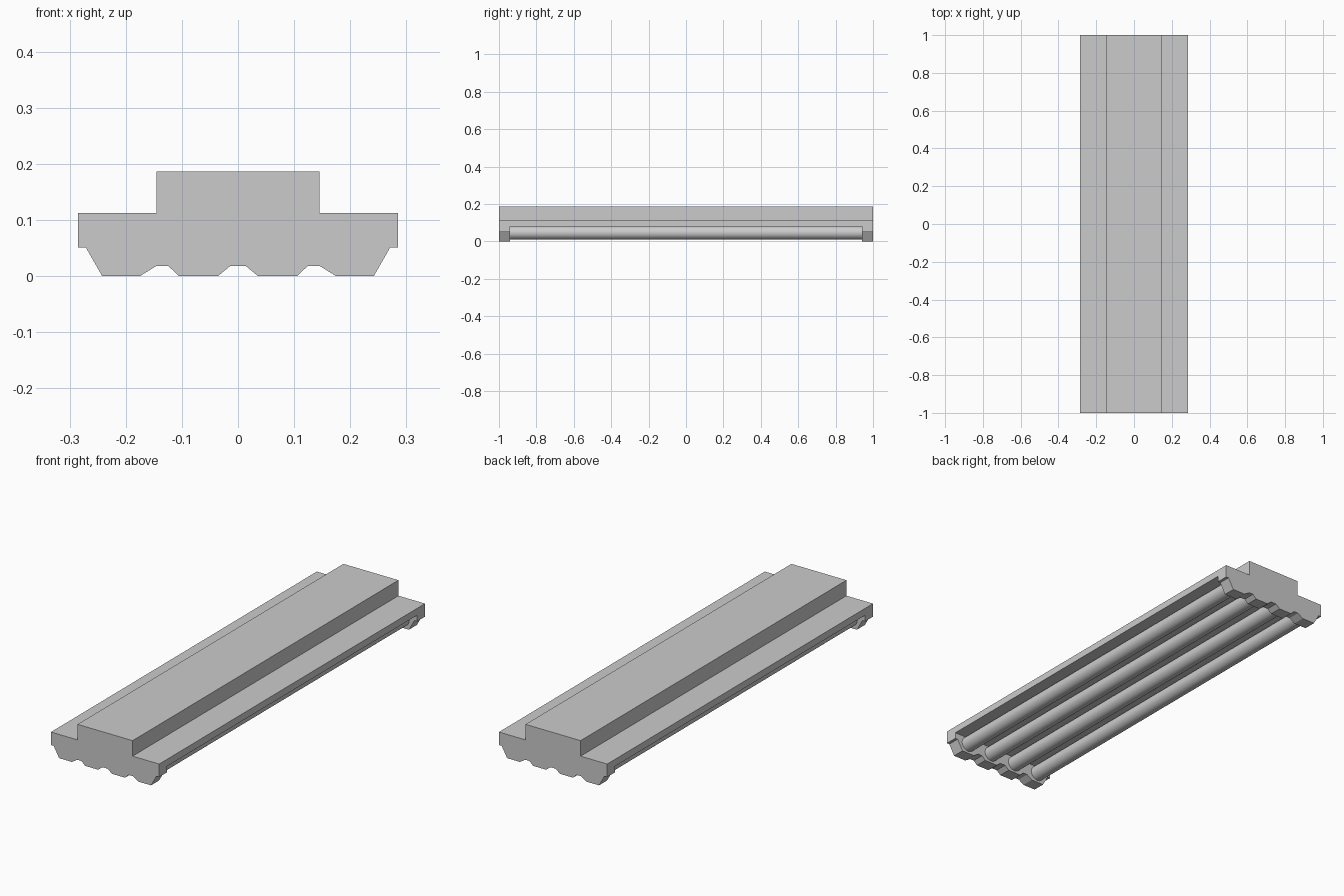
import bpy, bmesh
from math import pi

if "Cube" in bpy.data.objects:
    bpy.data.objects.remove(bpy.data.objects["Cube"])

TUBE_X = (-0.208, -0.07, 0.07, 0.208)


def extrude_profile(name, pts, y0, y1):
    """Solid made from an x-z outline extruded along y."""
    bm = bmesh.new()
    face = bm.faces.new([bm.verts.new((x, y0, z)) for x, z in pts])
    ext = bmesh.ops.extrude_face_region(bm, geom=[face])
    verts = [v for v in ext["geom"] if isinstance(v, bmesh.types.BMVert)]
    bmesh.ops.translate(bm, verts=verts, vec=(0, y1 - y0, 0))
    bmesh.ops.recalc_face_normals(bm, faces=bm.faces)
    mesh = bpy.data.meshes.new(name)
    bm.to_mesh(mesh)
    bm.free()
    obj = bpy.data.objects.new(name, mesh)
    bpy.context.collection.objects.link(obj)
    return obj


def mirrored(half):
    """Full outline from its right half, listed bottom to top."""
    return half + [(-x, z) for x, z in reversed(half) if x > 0]


# Housing: wide tray with a raised ballast box on top
extrude_profile("housing", mirrored([
    (0.285, 0.08), (0.285, 0.113), (0.145, 0.113), (0.145, 0.187)]), -0.94, 0.94)

# End caps: full outline with scalloped lower edge
cap = mirrored([
    (0.014, 0.018), (0.036, 0.0), (0.105, 0.0), (0.124, 0.018), (0.146, 0.018),
    (0.175, 0.0), (0.242, 0.0), (0.271, 0.051), (0.285, 0.051),
    (0.285, 0.113), (0.145, 0.113), (0.145, 0.187)])
for label, y0, y1 in (("front", -1.0, -0.94), ("back", 0.94, 1.0)):
    extrude_profile(label + "_end_cap", cap, y0, y1)

# Lamp tubes running between the end caps
for i, x in enumerate(TUBE_X):
    bpy.ops.mesh.primitive_cylinder_add(
        vertices=32, radius=0.036, depth=1.89,
        location=(x, 0, 0.046), rotation=(pi / 2, 0, 0))
    tube = bpy.context.object
    tube.name = f"lamp_tube_{i + 1}"
    bpy.ops.object.shade_smooth_by_angle()
